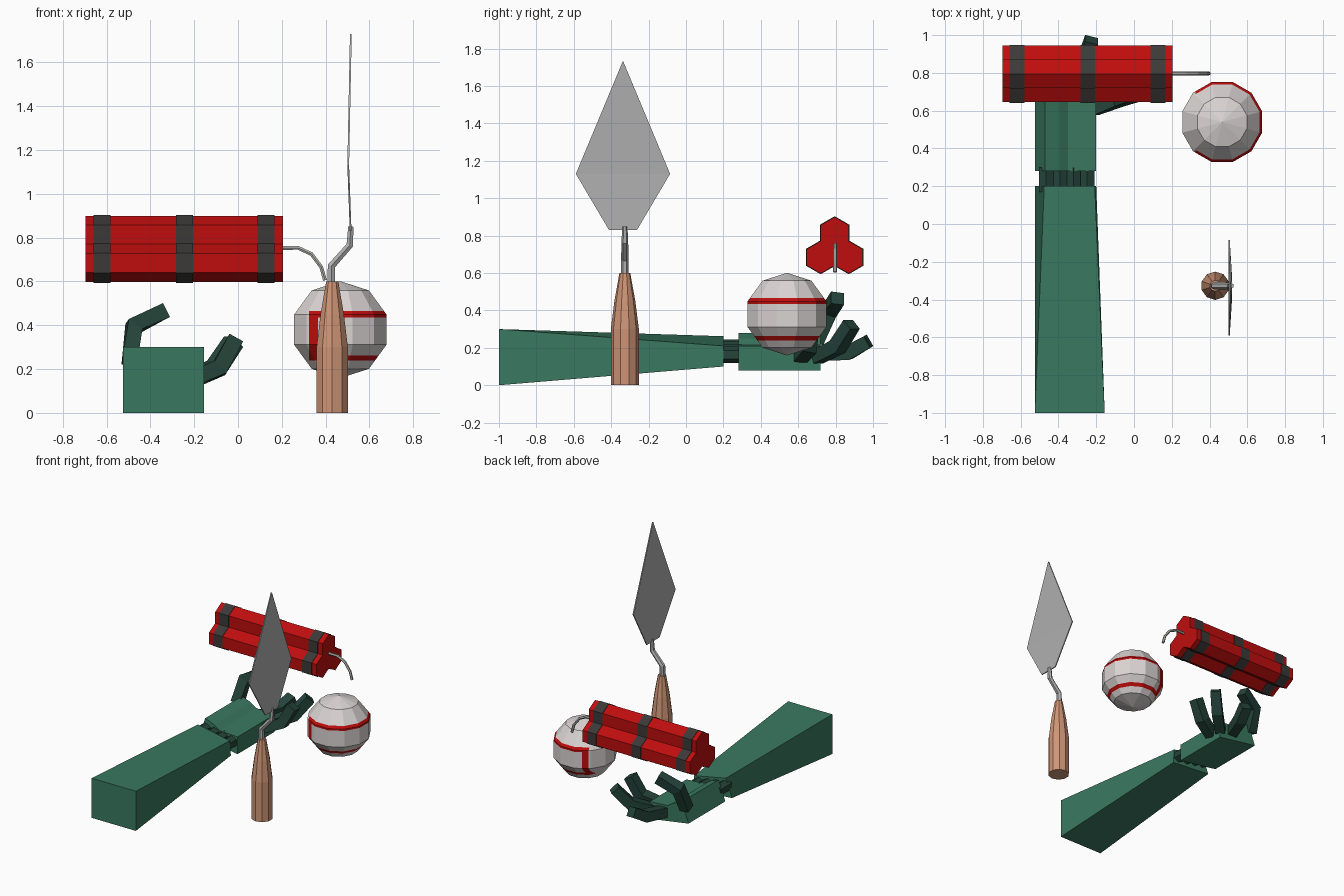
import bpy, bmesh, math
from mathutils import Vector

if "Cube" in bpy.data.objects:
    bpy.data.objects.remove(bpy.data.objects["Cube"])


def material(name, rgb):
    m = bpy.data.materials.new(name)
    m.diffuse_color = (*rgb, 1)
    m.use_nodes = True
    m.node_tree.nodes["Principled BSDF"].inputs["Base Color"].default_value = m.diffuse_color
    return m


GREEN = material("green", (0.042, 0.19, 0.118))
DARK = material("dark green", (0.018, 0.058, 0.043))
RED = material("red", (0.52, 0.004, 0.004))
BAND = material("charcoal", (0.045, 0.042, 0.04))
WOOD = material("wood", (0.62, 0.30, 0.18))
STEEL = material("steel", (0.43, 0.43, 0.43))
WHITE = material("off white", (0.70, 0.66, 0.65))
FUSE = material("fuse grey", (0.50, 0.50, 0.48))


def finish(name, bm, *mats):
    bmesh.ops.recalc_face_normals(bm, faces=bm.faces[:])
    me = bpy.data.meshes.new(name)
    bm.to_mesh(me)
    bm.free()
    for m in mats:
        me.materials.append(m)
    ob = bpy.data.objects.new(name, me)
    bpy.context.collection.objects.link(ob)
    return ob


def loft(name, rings, mat):
    """Capped skin through rings that have equal point counts."""
    bm = bmesh.new()
    vs = [[bm.verts.new(p) for p in r] for r in rings]
    n = len(rings[0])
    for a, b in zip(vs, vs[1:]):
        for i in range(n):
            j = (i + 1) % n
            bm.faces.new((a[i], a[j], b[j], b[i]))
    bm.faces.new(vs[0])
    bm.faces.new(vs[-1])
    return finish(name, bm, mat)


def tube(name, path, radii, sides, mat, side_hint, turn=0.0):
    """Polygonal rod along a bent path; rings are mitred at the bends."""
    pts = [Vector(p) for p in path]
    rings = []
    for i, p in enumerate(pts):
        t = Vector()
        if i > 0:
            t += (p - pts[i - 1]).normalized()
        if i < len(pts) - 1:
            t += (pts[i + 1] - p).normalized()
        t.normalize()
        u = Vector(side_hint)
        u = (u - t * u.dot(t)).normalized()
        v = t.cross(u)
        r = radii[i]
        rings.append([p + r * (math.cos(a) * u + math.sin(a) * v)
                      for a in (turn + 2 * math.pi * k / sides for k in range(sides))])
    return loft(name, rings, mat)


# Forearm: square end tapering to a tilted wrist section
def section(y, pts):
    return [(x, y, z) for x, z in pts]


loft("forearm", [
    section(-1, [(-.525, 0), (-.155, 0), (-.155, .3), (-.525, .3)]),
    section(.2, [(-.525, .125), (-.2, .10), (-.208, .21), (-.475, .262)])], GREEN)

# Palm with a cupped top
palm = [(-.525, .13), (-.2, .08), (-.2, .21), (-.35, .22), (-.395, .25), (-.47, .28)]
loft("palm", [section(.28, palm), section(.72, palm)], GREEN)

# Wrist rods joining forearm and palm
for i in range(4):
    x = -.465 + i * .072
    z = .20 - i * .012
    tube(f"wrist_rod_{i + 1}", [(x, .17, z), (x, .30, z)], [.045, .045], 6, DARK, (0, 0, 1))

# Fingers: two square segments each
fingers = {
    "thumb": [(-.21, .61, .155), (-.085, .66, .205), (-.01, .68, .34)],
    "index_finger": [(-.22, .70, .15), (-.10, .81, .205), (-.02, .885, .325)],
    "middle_finger": [(-.32, .70, .165), (-.26, .87, .175), (-.225, .975, .235)],
    "outer_finger": [(-.495, .70, .23), (-.475, .765, .395), (-.335, .81, .465)],
}
for name, path in fingers.items():
    hint = (1, -1, 0) if name == "index_finger" else (0, 1, 0) if name in ("thumb", "outer_finger") else (1, 0, 0)
    tube(name, path, [.05, .054, .05], 4, DARK, hint, math.pi / 4)

# Explosive sticks: three hexagonal prisms with wrapped bands
R = .0866
centres = [(.795, .813), (.72, .684), (.87, .684)]
for i, (y, z) in enumerate(centres):
    tube(f"stick_{i + 1}", [(-.695, y, z), (.205, y, z)], [R, R], 6, RED, (0, 0, 1))
    for k, x in enumerate((-.62, -.245, .127)):
        tube(f"band_{i + 1}_{k + 1}", [(x - .039, y, z), (x + .039, y, z)],
             [R + .004] * 2, 6, BAND, (0, 0, 1))

# Fuse
tube("fuse", [(.19, .797, .753), (.275, .797, .753), (.335, .797, .725),
              (.38, .797, .665), (.397, .797, .605)], [.01] * 5, 6, FUSE, (0, 1, 0))

# Ball with a seam cut into its faces
bm = bmesh.new()
bmesh.ops.create_uvsphere(bm, u_segments=12, v_segments=5, radius=1)
c, s = math.cos(math.pi / 12), math.sin(math.pi / 12)
for v in bm.verts:
    x, y, z = v.co
    v.co = (.467 + .23 * (x * c - y * s), .54 + .23 * (x * s + y * c), .38 + .221 * z)
LOW, HIGH, END = (.24, .263), (.435, .466), (.325, .365)
cuts = [((0, 0, h), (0, 0, 1)) for h in LOW + HIGH] + [((e, 0, 0), (1, 0, 0)) for e in END]
for co, no in cuts:
    bmesh.ops.bisect_plane(bm, geom=bm.verts[:] + bm.edges[:] + bm.faces[:],
                           dist=1e-5, plane_co=co, plane_no=no)
for f in bm.faces:
    p = f.calc_center_median()
    line = p.x > END[0] and (LOW[0] < p.z < LOW[1] or HIGH[0] < p.z < HIGH[1])
    bend = END[0] < p.x < END[1] and LOW[0] < p.z < HIGH[1]
    f.material_index = 1 if line or bend else 0
finish("ball", bm, WHITE, RED)

# Trowel handle and neck
HX, HY = .43, -.327
tube("trowel_handle", [(HX, HY, z) for z in (0, .3, .45, .6)],
     [.075, .075, .056, .029], 10, WOOD, (1, 0, 0), math.pi / 10)
tube("trowel_neck", [(HX - .004, HY, .58), (HX - .004, HY, .67), (.51, HY, .765), (.515, HY, .85)],
     [.02, .02, .018, .014], 6, STEEL, (0, 1, 0))

# Trowel blade: thin kite, slightly bent at its widest line
T = .004
rows = [(.83, .075, .514), (1.13, .252, .503), (1.73, .002, .515)]
loft("trowel_blade", [[(x - T, -.337 - w, z), (x + T, -.337 - w, z),
                       (x + T, -.337 + w, z), (x - T, -.337 + w, z)]
                      for z, w, x in rows], STEEL)
